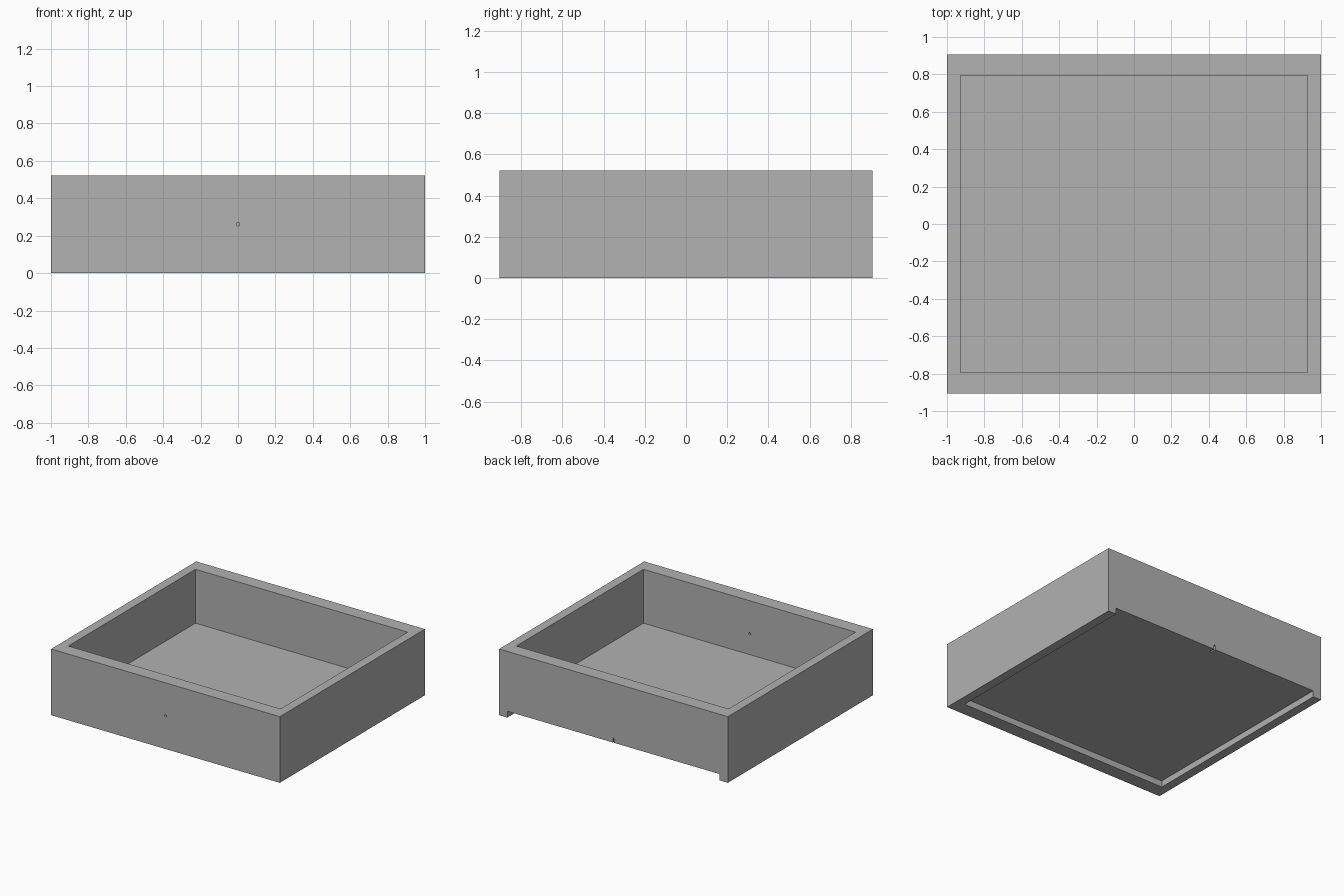
import bpy
from math import pi

if "Cube" in bpy.data.objects:
    bpy.data.objects.remove(bpy.data.objects["Cube"], do_unlink=True)

# Overall sizes
HALF_X, HALF_Y, HEIGHT = 1.0, 0.906, 0.523
IN_X, IN_Y = 0.928, 0.794        # inner faces of the walls
RECESS, FLOOR = 0.05, 0.097      # underside and top of the floor panel
OVER = 0.1                       # cutter overshoot

grey = bpy.data.materials.new("plain_grey")
grey.use_nodes = True
colour = (0.445, 0.445, 0.445, 1)
grey.diffuse_color = colour
grey.node_tree.nodes["Principled BSDF"].inputs["Base Color"].default_value = colour


def box(name, low, high):
    """Box between two opposite corners."""
    centre = [(a + b) / 2 for a, b in zip(low, high)]
    bpy.ops.mesh.primitive_cube_add(size=1, location=centre)
    obj = bpy.context.object
    obj.name = name
    obj.scale = [b - a for a, b in zip(low, high)]
    bpy.ops.object.transform_apply(location=True, rotation=True, scale=True)
    return obj


def cut(target, cutter):
    """Subtract the cutter from the target and discard it."""
    cutter.hide_render = True
    mod = target.modifiers.new("cut", "BOOLEAN")
    mod.operation = "DIFFERENCE"
    mod.solver = "EXACT"
    mod.object = cutter
    bpy.context.view_layer.objects.active = target
    bpy.ops.object.modifier_apply(modifier=mod.name)
    bpy.data.objects.remove(cutter, do_unlink=True)


# Drawer body
drawer = box("drawer_body", (-HALF_X, -HALF_Y, 0), (HALF_X, HALF_Y, HEIGHT))

# Storage cavity, open at the top
cut(drawer, box("cavity_cutter", (-IN_X, -IN_Y, FLOOR), (IN_X, IN_Y, HEIGHT + OVER)))

# Recess under the floor, open at the back
cut(drawer, box("recess_cutter", (-IN_X, -IN_Y, -OVER), (IN_X, HALF_Y + OVER, RECESS)))

# Small notch in the lower edge of the back wall
cut(drawer, box("notch_cutter", (-0.006, HALF_Y - 0.05, RECESS - 0.02),
                (0.006, HALF_Y + OVER, RECESS + 0.035)))

# Handle screw hole through the front wall
bpy.ops.mesh.primitive_cylinder_add(vertices=16, radius=0.009, depth=0.3,
                                    location=(0, -(HALF_Y + IN_Y) / 2, HEIGHT / 2),
                                    rotation=(pi / 2, 0, 0))
cut(drawer, bpy.context.object)

drawer.data.materials.clear()
drawer.data.materials.append(grey)
for face in drawer.data.polygons:
    face.material_index = 0
